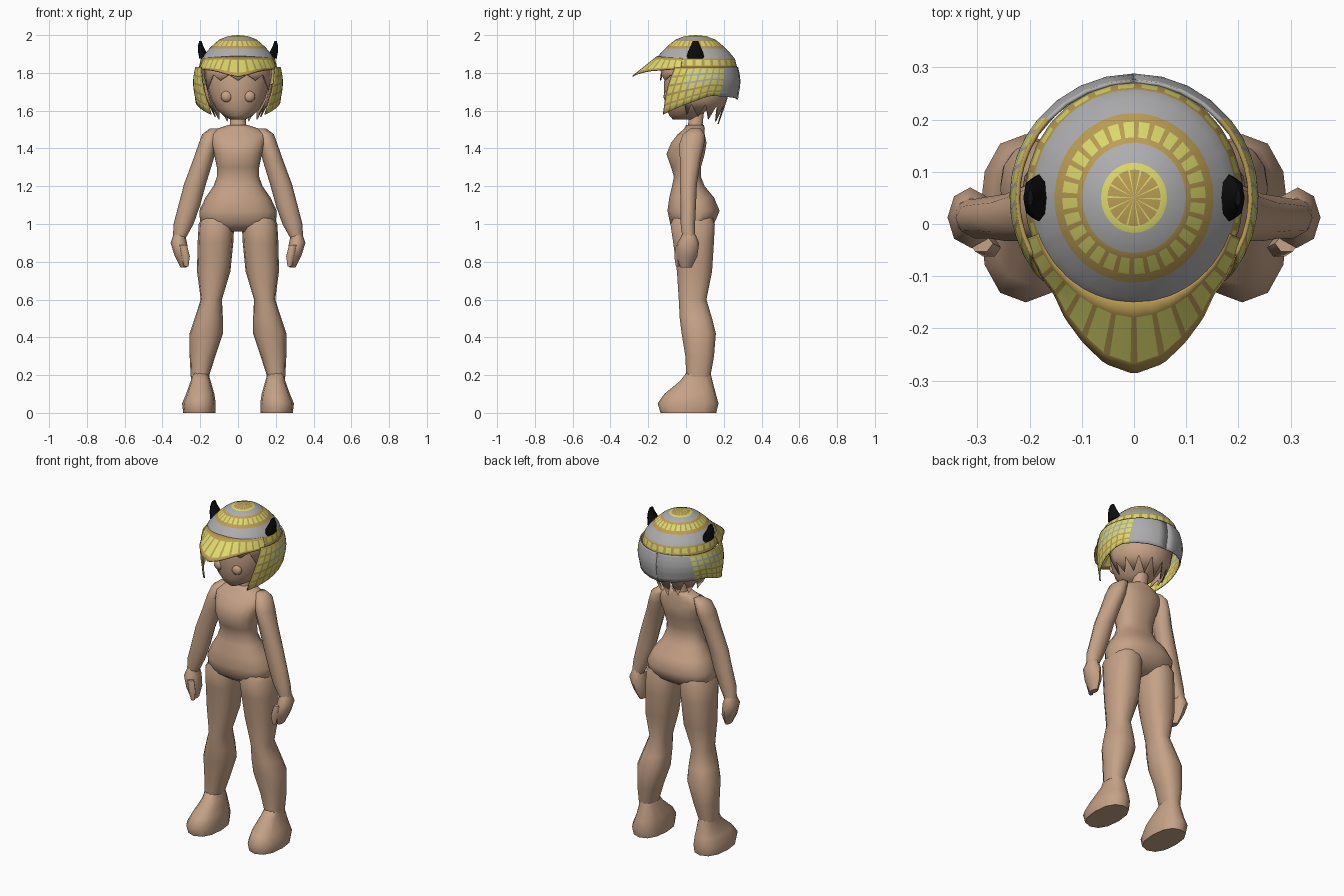
import bpy, bmesh, math

if "Cube" in bpy.data.objects:
    bpy.data.objects.remove(bpy.data.objects["Cube"])

def material(name, rgb):
    m = bpy.data.materials.new(name)
    m.diffuse_color = (*rgb, 1)
    m.use_nodes = True
    m.node_tree.nodes["Principled BSDF"].inputs["Base Color"].default_value = m.diffuse_color
    return m

MATS = [material("skin tan", (0.56, 0.36, 0.24)), material("helmet grey", (0.42, 0.42, 0.43)),
        material("antique gold", (0.50, 0.34, 0.09)), material("bright yellow", (0.72, 0.70, 0.15)),
        material("horn black", (0.004, 0.004, 0.004))]
SKIN, GREY, GOLD, YELLOW, BLACK = range(5)
CY = 0.05  # helmet axis


def surface(name, rows, mat, closed=False, caps=False, thick=0, angle=60):
    """Skin a grid of points; mat is an index or a rule of (row, column)."""
    bm = bmesh.new()
    vs = [[bm.verts.new(p) for p in r] for r in rows]
    n = len(rows[0])
    for i in range(len(rows) - 1):
        for j in range(n if closed else n - 1):
            k = (j + 1) % n
            f = bm.faces.new((vs[i][j], vs[i][k], vs[i + 1][k], vs[i + 1][j]))
            f.material_index = mat(i, j) if callable(mat) else mat
    if caps:
        for r in (vs[0], vs[-1]):
            bm.faces.new(r).material_index = mat
    bmesh.ops.remove_doubles(bm, verts=bm.verts, dist=1e-5)
    bmesh.ops.recalc_face_normals(bm, faces=bm.faces)
    me = bpy.data.meshes.new(name)
    bm.to_mesh(me)
    bm.free()
    for m in MATS:
        me.materials.append(m)
    ob = bpy.data.objects.new(name, me)
    bpy.context.collection.objects.link(ob)
    if thick:
        s = ob.modifiers.new("thickness", 'SOLIDIFY')
        s.thickness = thick
        s.offset = 0
    bpy.ops.object.select_all(action='DESELECT')
    ob.select_set(True)
    bpy.context.view_layer.objects.active = ob
    bpy.ops.object.shade_smooth_by_angle(angle=math.radians(angle))
    return ob


def loft(name, rings, mat=SKIN, n=14, side=1, power=0.85):
    """Rings are (z, x0, x1, y0, y1) rounded boxes."""
    def rnd(v):
        return math.copysign(abs(v) ** power, v)
    rows = []
    for z, x0, x1, y0, y1 in rings:
        row = []
        for k in range(n):
            a = math.tau * k / n
            row.append((side * ((x0 + x1) / 2 + (x1 - x0) / 2 * rnd(math.cos(a))),
                        (y0 + y1) / 2 + (y1 - y0) / 2 * rnd(math.sin(a)), z))
        rows.append(row)
    return surface(name, rows, mat, True, True)


def polar(a, r, z, sx=1.0):
    """Point around the helmet axis; a = 0 is the front."""
    return (r * sx * math.sin(a), CY - r * math.cos(a), z)


def interp(t, table):
    for (a, b), (c, d) in zip(table, table[1:]):
        if t <= c:
            return b + (d - b) * (t - a) / (c - a)
    return table[-1][1]


def sym(rows):
    return [(z, -w, w, a, b) for z, w, a, b in rows]


# Torso, neck and head
loft("torso", sym([(0.96, .10, -.03, .09), (1.0, .20, -.085, .15), (1.07, .205, -.10, .18),
                   (1.14, .172, -.09, .15), (1.2, .13, -.075, .10), (1.25, .112, -.065, .08),
                   (1.30, .112, -.08, .08), (1.37, .127, -.105, .10), (1.43, .145, -.08, .11),
                   (1.475, .155, -.045, .10), (1.505, .11, -.01, .10), (1.525, .05, 0, .095)]), n=18)
loft("neck", sym([(1.48, .06, 0, .1), (1.53, .043, .01, .09), (1.62, .043, .015, .1)]), n=10)
loft("head", sym([(1.553, .04, -.07, .05), (1.575, .08, -.09, .08), (1.61, .115, -.105, .12),
                  (1.66, .143, -.115, .16), (1.72, .16, -.12, .2), (1.80, .165, -.115, .22),
                  (1.87, .15, -.09, .19)]), n=18, power=1)

# Limbs, eyes and horns, one per side
for s, tag in ((1, "left"), (-1, "right")):
    loft("leg_" + tag, [(1.07, .03, .17, -.05, .13), (1.0, .02, .208, -.085, .155),
                        (.9, .025, .214, -.07, .15), (.75, .04, .217, -.05, .14),
                        (.6, .085, .197, -.04, .11), (.5, .08, .23, -.035, .14),
                        (.42, .08, .256, -.025, .16), (.3, .12, .256, -.005, .15),
                        (.19, .155, .25, 0, .13)], side=s)
    loft("foot_" + tag, [(.21, .157, .248, 0, .13), (.17, .145, .25, -.03, .14),
                         (.1, .125, .275, -.115, .158), (.05, .118, .296, -.15, .172),
                         (0, .12, .29, -.135, .16)], side=s, n=12)
    loft("arm_" + tag, [(1.505, .09, .15, .02, .08), (1.475, .10, .19, -.02, .1),
                        (1.42, .11, .21, -.04, .1), (1.34, .13, .238, -.035, .08),
                        (1.21, .17, .286, -.035, .06), (1.1, .2, .315, -.03, .055),
                        (1.0, .235, .341, -.03, .05), (.92, .28, .345, -.02, .05)],
         side=s, n=10, power=1)
    loft("hand_" + tag, [(.945, .28, .342, -.02, .05), (.90, .27, .357, -.045, .07),
                         (.83, .26, .335, -.05, .06), (.77, .272, .305, -.03, .03)], side=s, n=8, power=1)
    loft("thumb_" + tag, [(.89, .27, .315, -.055, -.02), (.83, .255, .3, -.065, -.025),
                          (.775, .262, .285, -.055, -.03)], side=s, n=6, power=1)
    loft("horn_" + tag, [(1.875, .15, .205, .002, .098), (1.915, .17, .212, .012, .088),
                         (1.945, .185, .212, .025, .075), (1.968, .193, .205, .035, .065)],
         BLACK, 8, s)
    bpy.ops.mesh.primitive_uv_sphere_add(segments=12, ring_count=8, location=(s * .06, -.097, 1.675))
    eye = bpy.context.object
    eye.name = "eye_" + tag
    eye.scale = (.031, .022, .03)
    eye.data.materials.append(MATS[SKIN])
    bpy.ops.object.shade_smooth()

# Hair: jagged fringe under the visor and spikes under the back rim
fr = [math.radians(-75 + 15 * k) for k in range(11)]
surface("hair_fringe", [[polar(a, .185, 1.86) for a in fr],
                        [polar(a, .18, 1.80) for a in fr],
                        [polar(a, .185, (1.71 if abs(k - 5) > 2 else 1.76) if k % 2 else 1.79)
                         for k, a in enumerate(fr)]], SKIN, thick=.006)
bk = [math.radians(68 + 14 * k) for k in range(17)]
surface("hair_back", [[polar(a, .18, 1.74) for a in bk], [polar(a, .165, 1.66) for a in bk],
                      [polar(a, .155 if k % 2 else .12, 1.635 if k % 2 else 1.53 + .006 * abs(k - 8))
                       for k, a in enumerate(bk)]], SKIN, thick=.006)

# Helmet dome: concentric rings with alternating slats
N = 28
az = [math.tau * (k + f) / N for k in range(N) for f in (0, .68)]
prof = [(0, 2.0), (.054, 1.995), (.067, 1.991), (.105, 1.976), (.116, 1.968), (.146, 1.943),
        (.162, 1.928), (.19, 1.898), (.207, 1.876), (.211, 1.867), (.218, 1.838), (.222, 1.822)]


def dome_rule(i, j):
    slat = j % 2 == 0
    if i == 0:
        return YELLOW if j % 4 == 1 else GOLD
    if i == 1:
        return YELLOW
    if i in (4, 9):
        return YELLOW if slat else GOLD
    return GOLD if i in (3, 5, 8, 10) else GREY


surface("helmet_dome", [[polar(a, r, z, .94) for a in az] for r, z in prof], dome_rule, True)

# Visor: pointed brim with yellow slats in a gold frame
M = 14
cols = [math.radians(-70 + 140 * (k + f) / M) for k in range(M) for f in (.12, .88)]
cols = [math.radians(-70)] + cols + [math.radians(70)]
edge_r = [(0, .335), (10, .32), (23, .282), (40, .24), (70, .224)]


def visor_pt(a, t):
    d = abs(math.degrees(a))
    r = .2 + (interp(d, edge_r) - .2) * t
    z0, z1 = 1.888 - .012 * d / 70, interp(d, [(0, 1.78), (25, 1.81), (70, 1.822)])
    return polar(a, r, z0 + (z1 - z0) * t, 1 - .04 * d / 70)


surface("visor", [[visor_pt(a, t) for a in cols] for t in (0, .2, .85, 1)],
        lambda i, j: YELLOW if i == 1 and j % 2 == 1 else GOLD, thick=.006)

# Cheek and neck guard: one tiled panel per side, plain at the back
C, R = 8, 5
us = [.6 * (k + f) / C for k in range(C) for f in (0, .25)] + [.6, .7, .8, .9, 1]
ts = [(k + f) / R for k in range(R) for f in (0, .25)] + [1]


def guard_pt(u, t, s):
    a0 = 61 - 21 * t
    a = a0 + (180 - a0) * u
    zb = interp(a, [(40, 1.58), (110, 1.68), (150, 1.67), (180, 1.66)])
    r = .222 + .012 * math.sin(math.pi * min(1, t * 1.1))
    x, y, z = polar(math.radians(a), r, 1.83 + (zb - 1.83) * t)
    return (s * x, y, z)


def guard_rule(i, j):
    if j >= 2 * C:
        return GREY
    if i % 2 and j % 2:
        return YELLOW
    return GOLD if i > 5 or j < 5 or i == 0 else GREY


for s, tag in ((1, "left"), (-1, "right")):
    surface("guard_" + tag, [[guard_pt(u, t, s) for u in us] for t in ts], guard_rule, thick=.008)

# Rear seam ridge
loft("rear_ridge", [(1.67, -.006, .006, .26, .278), (1.75, -.008, .008, .26, .29),
                    (1.83, -.006, .006, .25, .278)], GREY, 6)
